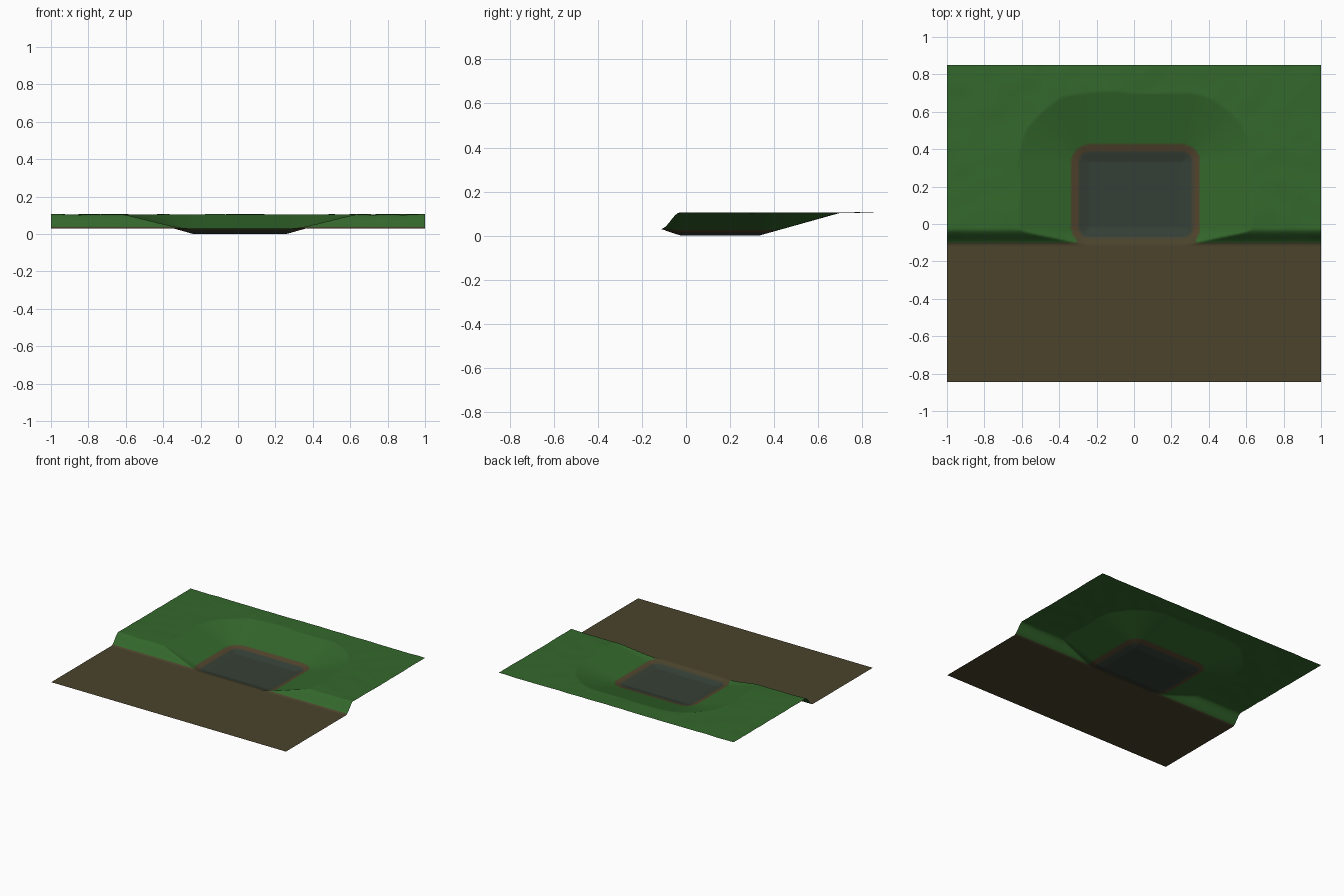
import bpy, bmesh, math
from mathutils import Vector, noise

if "Cube" in bpy.data.objects:
    bpy.data.objects.remove(bpy.data.objects["Cube"])

Y0, Y1, SEAM = -0.845, 0.85, -0.16
FLAT, TOP = 0.03, 0.104


def material(name, rgb):
    m = bpy.data.materials.new(name)
    m.diffuse_color = (*rgb, 1)
    m.use_nodes = True
    m.node_tree.nodes["Principled BSDF"].inputs["Base Color"].default_value = m.diffuse_color
    return m


grass = material("grass green", (0.034, 0.138, 0.025))
soil = material("soil brown", (0.069, 0.057, 0.025))
rim = material("rim brown", (0.085, 0.057, 0.026))
wet = material("wet edge", (0.058, 0.055, 0.031))
bed = material("pond bed", (0.036, 0.051, 0.037))
mix = material("mossy rim", (0.062, 0.082, 0.025))


def smooth(a, b, t):
    t = max(0.0, min(1.0, (t - a) / (b - a)))
    return t * t * (3 - 2 * t)


def pit_distance(x, y):
    # distance outside the flat rectangular pond floor
    dx = max(-0.24 - x, 0, x - 0.26)
    dy = max(-0.02 - y, 0, y - 0.33)
    return math.hypot(dx, dy)


def height(x, y):
    up = smooth(-0.115, -0.025, y)
    bank = FLAT + (TOP - FLAT) * up
    bank += 0.003 * up * noise.noise(Vector((x * 9, y * 9, 0.3)))
    d = pit_distance(x, y)
    pit = d * 0.28 if y > -0.02 else d * (0.28 + 0.05 * smooth(0, 0.1, -0.02 - y))
    return max(0, min(bank, pit)) if d < 0.5 else bank


def grid_object(name, x_n, y_n, ya, yb, mats, zfun, rule):
    bm = bmesh.new()
    rows = []
    for j in range(y_n + 1):
        y = ya + (yb - ya) * j / y_n
        rows.append([bm.verts.new((-1 + 2 * i / x_n, y, zfun(-1 + 2 * i / x_n, y)))
                     for i in range(x_n + 1)])
    for a, b in zip(rows, rows[1:]):
        for i in range(x_n):
            f = bm.faces.new((a[i], a[i + 1], b[i + 1], b[i]))
            f.smooth = True
            c = f.calc_center_median()
            f.material_index = rule(c.x, c.y)
    me = bpy.data.meshes.new(name)
    bm.to_mesh(me)
    bm.free()
    for m in mats:
        me.materials.append(m)
    ob = bpy.data.objects.new(name, me)
    bpy.context.collection.objects.link(ob)
    return ob


def bank_colour(x, y):
    d = pit_distance(x, y)
    if d < 0.050:
        return 4                      # pond bed
    if d < 0.060:
        return 3                      # wet edge
    if y < -0.098 or (y < -0.06 and -0.31 < x < 0.33):
        return 1                      # soil
    if d < 0.088:
        return 2                      # rim
    if d < 0.097:
        return 5                      # rim fading into grass
    return 0


# flat soil in front
grid_object("soil_flat", 10, 4, Y0, SEAM, [soil], lambda x, y: FLAT, lambda x, y: 0)
# grassy bank with the sunken pond
grid_object("bank_and_pond", 260, 132, SEAM, Y1,
            [grass, soil, rim, wet, bed, mix], height, bank_colour)
